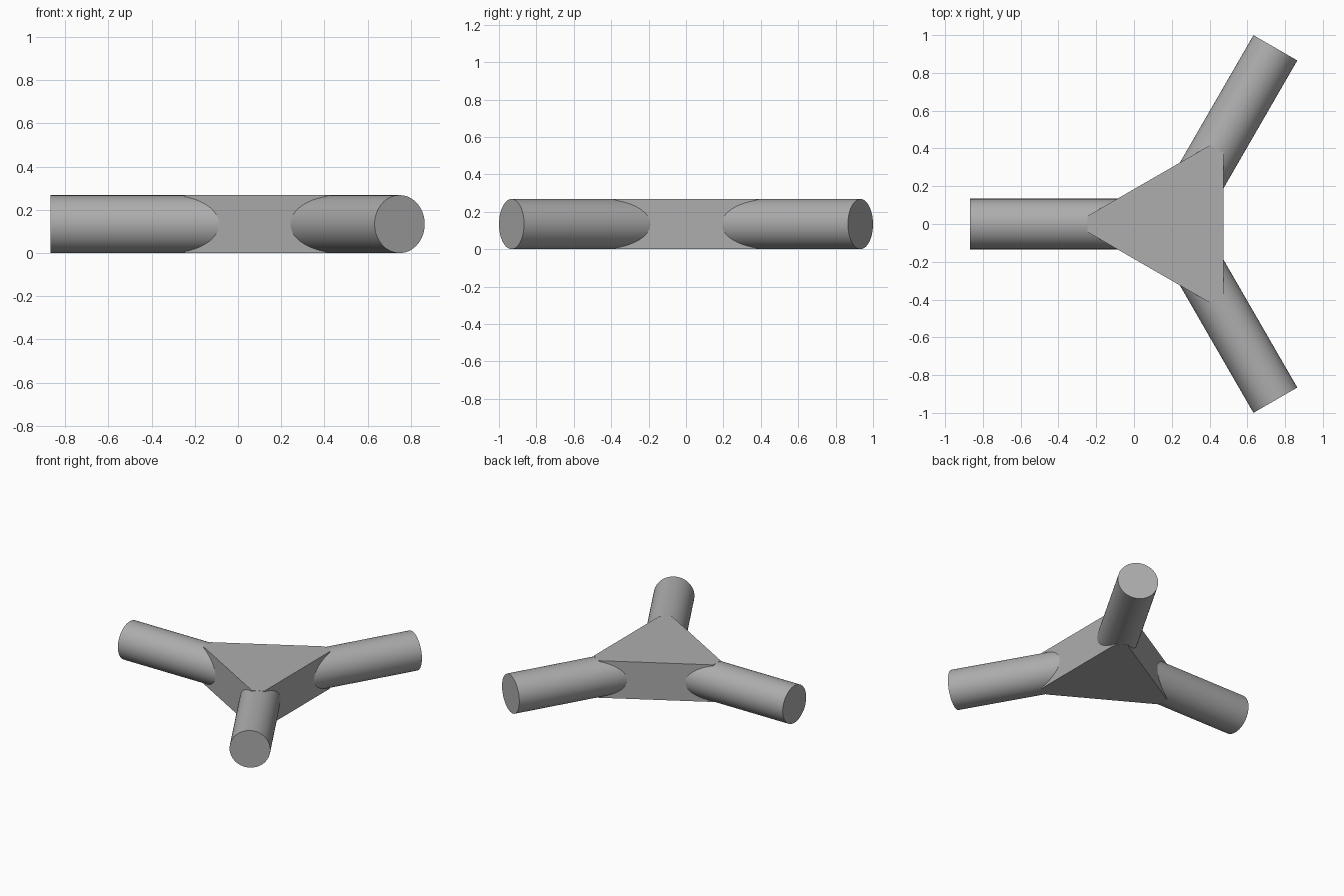
import bpy
import bmesh
from math import radians, pi
from mathutils import Matrix, Vector

cube = bpy.data.objects.get("Cube")
if cube:
    bpy.data.objects.remove(cube, do_unlink=True)

RADIUS = 0.134          # outer tube radius, also half the hub height
BORE = 0.08             # ten-sided socket radius
LENGTH = 1.077          # hub centre to tube end
BORE_DEPTH = 0.75
CENTRE = Vector((0.21, 0, RADIUS))
TIP, TIP_HALF = 0.457, 0.042   # blunt corners of the hub
ARMS = {"left_back_tube": 60, "right_tube": 180, "left_front_tube": -60}

grey = bpy.data.materials.new("plain_grey")
grey.use_nodes = True
colour = (0.42, 0.42, 0.42, 1)
grey.diffuse_color = colour
grey.node_tree.nodes["Principled BSDF"].inputs["Base Color"].default_value = colour


def make_object(name, bm):
    bmesh.ops.recalc_face_normals(bm, faces=bm.faces)
    mesh = bpy.data.meshes.new(name)
    bm.to_mesh(mesh)
    bm.free()
    mesh.materials.append(grey)
    obj = bpy.data.objects.new(name, mesh)
    bpy.context.collection.objects.link(obj)
    return obj


def cylinder(name, sides, radius, start, end, angle):
    """Cylinder along a horizontal arm, with a vertex at its top."""
    bm = bmesh.new()
    place = (Matrix.Translation(CENTRE) @ Matrix.Rotation(radians(angle), 4, "Z")
             @ Matrix.Translation(((start + end) / 2, 0, 0))
             @ Matrix.Rotation(pi / 2, 4, "Y"))
    # the local x axis becomes vertical; the first vertex is turned onto it
    bmesh.ops.create_cone(bm, cap_ends=True, segments=sides, radius1=radius,
                          radius2=radius, depth=end - start)
    first = min(bm.verts, key=lambda v: (-v.co.x, v.co.z))
    turn = Vector((1, 0)).angle_signed(first.co.xy.normalized(), 0)
    bm.transform(place @ Matrix.Rotation(turn, 4, "Z"))
    return make_object(name, bm)


# Tubes with faceted sockets
for name, angle in ARMS.items():
    tube = cylinder(name, 64, RADIUS, 0, LENGTH, angle)
    cutter = cylinder("socket_cutter", 10, BORE, LENGTH - BORE_DEPTH, LENGTH + 0.1, angle)
    cutter.hide_render = True
    cut = tube.modifiers.new("socket", "BOOLEAN")
    cut.operation = "DIFFERENCE"
    cut.solver = "EXACT"
    cut.object = cutter
    bpy.ops.object.select_all(action="DESELECT")
    tube.select_set(True)
    bpy.context.view_layer.objects.active = tube
    bpy.ops.object.modifier_apply(modifier=cut.name)
    bpy.data.objects.remove(cutter, do_unlink=True)
    bpy.ops.object.shade_smooth_by_angle(angle=radians(25))

# Triangular hub with blunt corners
bm = bmesh.new()
outline = []
for angle in sorted(ARMS.values()):
    turn = Matrix.Rotation(radians(angle), 3, "Z")
    for side in (-1, 1):
        corner = turn @ Vector((TIP, side * TIP_HALF, -RADIUS))
        outline.append(bm.verts.new(CENTRE + corner))
base = bm.faces.new(outline)
top = bmesh.ops.extrude_face_region(bm, geom=[base], use_keep_orig=True)["geom"]
bmesh.ops.translate(bm, vec=(0, 0, 2 * RADIUS),
                    verts=[g for g in top if isinstance(g, bmesh.types.BMVert)])
make_object("triangular_hub", bm)
